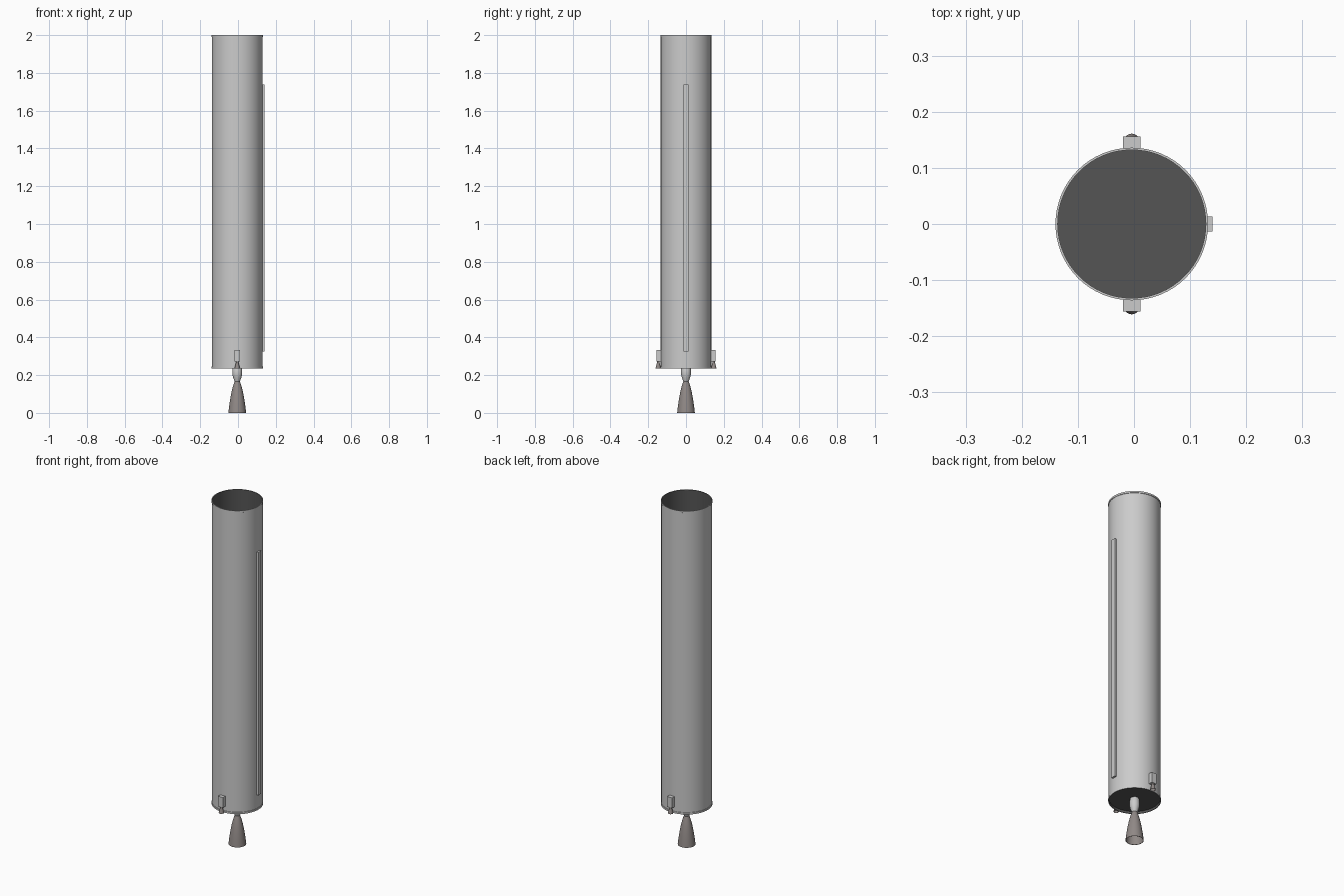
import bpy, bmesh, math

if "Cube" in bpy.data.objects:
    bpy.data.objects.remove(bpy.data.objects["Cube"])

CX = -0.004      # body axis, offset because the cable duct sits on one side


def material(name, rgb):
    m = bpy.data.materials.new(name)
    m.diffuse_color = (*rgb, 1)
    m.use_nodes = True
    m.node_tree.nodes["Principled BSDF"].inputs["Base Color"].default_value = m.diffuse_color
    return m


def lathe(name, profile, x=CX, y=0.0, sides=64, mat=None):
    """Revolve (radius, z) points about a vertical axis; radius 0 closes the end."""
    bm = bmesh.new()
    rings = []
    for r, z in profile:
        if r == 0:
            rings.append([bm.verts.new((0, 0, z))] * sides)
        else:
            rings.append([bm.verts.new((r * math.cos(2 * math.pi * i / sides),
                                        r * math.sin(2 * math.pi * i / sides), z))
                          for i in range(sides)])
    for a, b in zip(rings, rings[1:]):
        for i in range(sides):
            j = (i + 1) % sides
            quad = [a[i], a[j], b[j], b[i]]
            bm.faces.new(list(dict.fromkeys(quad)))
    me = bpy.data.meshes.new(name)
    bm.to_mesh(me)
    bm.free()
    ob = bpy.data.objects.new(name, me)
    ob.location = (x, y, 0)
    bpy.context.collection.objects.link(ob)
    if mat:
        me.materials.append(mat)
    bpy.ops.object.select_all(action='DESELECT')
    ob.select_set(True)
    bpy.context.view_layer.objects.active = ob
    bpy.ops.object.shade_smooth_by_angle(angle=math.radians(35))
    return ob


def box(name, x0, x1, y0, y1, z0, z1):
    bpy.ops.mesh.primitive_cube_add(size=1, location=((x0 + x1) / 2, (y0 + y1) / 2, (z0 + z1) / 2))
    ob = bpy.context.object
    ob.name = name
    ob.scale = (x1 - x0, y1 - y0, z1 - z0)
    return ob


metal = material("nozzle_metal", (0.28, 0.25, 0.24))
dark = material("dark_interior", (0.09, 0.09, 0.09))

# Outer skin with end flanges
lathe("stage_body", [
    (0.132, 0.235), (0.136, 0.235), (0.136, 0.245), (0.134, 0.246),
    (0.134, 1.989), (0.136, 1.99), (0.136, 2.0), (0.132, 2.0)])

# Dark inside: open tube lining with floor, and the recessed base plate
lathe("stage_lining", [(0.132, 2.0), (0.132, 0.256), (0, 0.256)], mat=dark)
lathe("base_plate", [(0, 0.248), (0.132, 0.248), (0.132, 0.235)], mat=dark)

# Combustion chamber
lathe("engine_chamber", [
    (0.012, 0.254), (0.020, 0.250), (0.025, 0.243), (0.026, 0.205),
    (0.022, 0.187), (0.014, 0.167)], sides=32)

# Engine bell, open and thin-walled
lathe("engine_bell", [
    (0.014, 0.167), (0.022, 0.143), (0.030, 0.112), (0.037, 0.075),
    (0.043, 0.035), (0.047, 0.0), (0.045, 0.0), (0.041, 0.035),
    (0.035, 0.075), (0.028, 0.112), (0.020, 0.143), (0.012, 0.167), (0, 0.172)],
    sides=32, mat=metal)

# Long cable duct on the right side
box("cable_duct", 0.129, 0.140, -0.013, 0.013, 0.325, 1.738)

# Roll-control pods with small nozzles, front and back
for side, s in (("front", -1), ("back", 1)):
    y0, y1 = sorted((s * 0.1325, s * 0.156))
    box(side + "_thruster_pod", CX - 0.0155, CX + 0.0155, y0, y1, 0.272, 0.332)
    lathe(side + "_thruster_nozzle", [
        (0.006, 0.275), (0.006, 0.268), (0.010, 0.254), (0.014, 0.236),
        (0.013, 0.236), (0.009, 0.254), (0.005, 0.268), (0, 0.270)],
        y=s * 0.147, sides=20, mat=metal)
